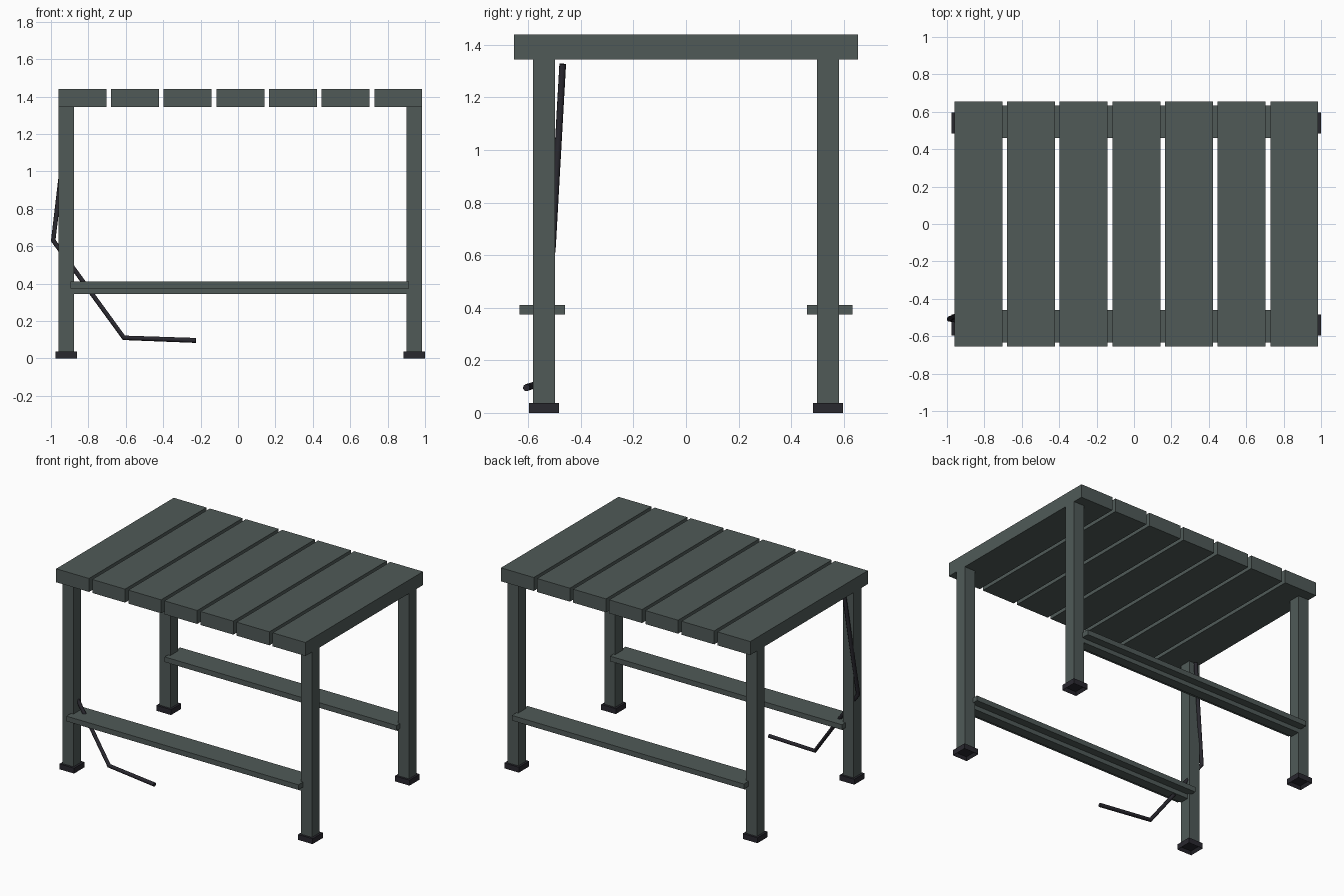
import bpy, bmesh
from mathutils import Vector

cube = bpy.data.objects.get("Cube")
if cube:
    bpy.data.objects.remove(cube, do_unlink=True)


def make_material(name, rgb):
    mat = bpy.data.materials.new(name)
    mat.use_nodes = True
    mat.diffuse_color = (*rgb, 1)
    mat.node_tree.nodes["Principled BSDF"].inputs["Base Color"].default_value = (*rgb, 1)
    return mat


GREY = make_material("weathered grey green", (0.08, 0.102, 0.097))
DARK = make_material("dark charcoal", (0.022, 0.021, 0.028))


def box(name, low, high, mat, recess=0):
    """Box between two corners; recess hollows the underside."""
    low, high = Vector(low), Vector(high)
    bm = bmesh.new()
    bmesh.ops.create_cube(bm, size=1)
    for v in bm.verts:
        v.co = (low + high) / 2 + v.co * (high - low)
    if recess:
        bm.normal_update()
        under = [f for f in bm.faces if f.normal.z < -0.9]
        bmesh.ops.inset_region(bm, faces=under, thickness=recess)
        for v in under[0].verts:
            v.co.z += recess
    mesh = bpy.data.meshes.new(name)
    bm.to_mesh(mesh)
    bm.free()
    mesh.materials.append(mat)
    obj = bpy.data.objects.new(name, mesh)
    bpy.context.collection.objects.link(obj)
    return obj


LEFT, RIGHT = -0.96, 0.985
TOP_UNDER, TOP = 1.345, 1.44

# Tabletop planks
count, width = 7, 0.256
pitch = (RIGHT - LEFT - width) / (count - 1)
for i in range(count):
    x = LEFT + i * pitch
    box(f"plank_{i + 1}", (x, -0.655, TOP_UNDER), (x + width, 0.655, TOP), GREY)

# Legs with rubber feet
half, foot = 0.042, 0.057
for side, cx in (("right", LEFT + half), ("left", RIGHT - half)):
    for end, cy in (("front", -0.54), ("back", 0.54)):
        box(f"{end}_{side}_leg", (cx - half, cy - half, 0.03),
            (cx + half, cy + half, TOP_UNDER), GREY)
        box(f"{end}_{side}_foot", (cx - foot, cy - foot, 0),
            (cx + foot, cy + foot, 0.038), DARK, recess=0.02)

# Long stretchers: a flat board on a narrower rib
for end, cy in (("front", -0.547), ("back", 0.547)):
    box(f"{end}_stretcher_board", (-0.895, cy - 0.087, 0.374),
        (0.915, cy + 0.087, 0.41), GREY)
    box(f"{end}_stretcher_rib", (-0.88, cy - 0.033, 0.343),
        (0.905, cy + 0.033, 0.374), GREY)

# Bent rod hanging by one leg
path = [(-0.905, -0.469, 1.327), (-0.988, -0.508, 0.63),
        (-0.61, -0.565, 0.11), (-0.225, -0.607, 0.096)]
curve = bpy.data.curves.new("bent_rod", "CURVE")
curve.dimensions = "3D"
curve.bevel_depth = 0.0135
curve.bevel_resolution = 2
curve.use_fill_caps = True
spline = curve.splines.new("POLY")
spline.points.add(len(path) - 1)
for point, co in zip(spline.points, path):
    point.co = (*co, 1)
curve.materials.append(DARK)
rod = bpy.data.objects.new("bent_rod", curve)
bpy.context.collection.objects.link(rod)
